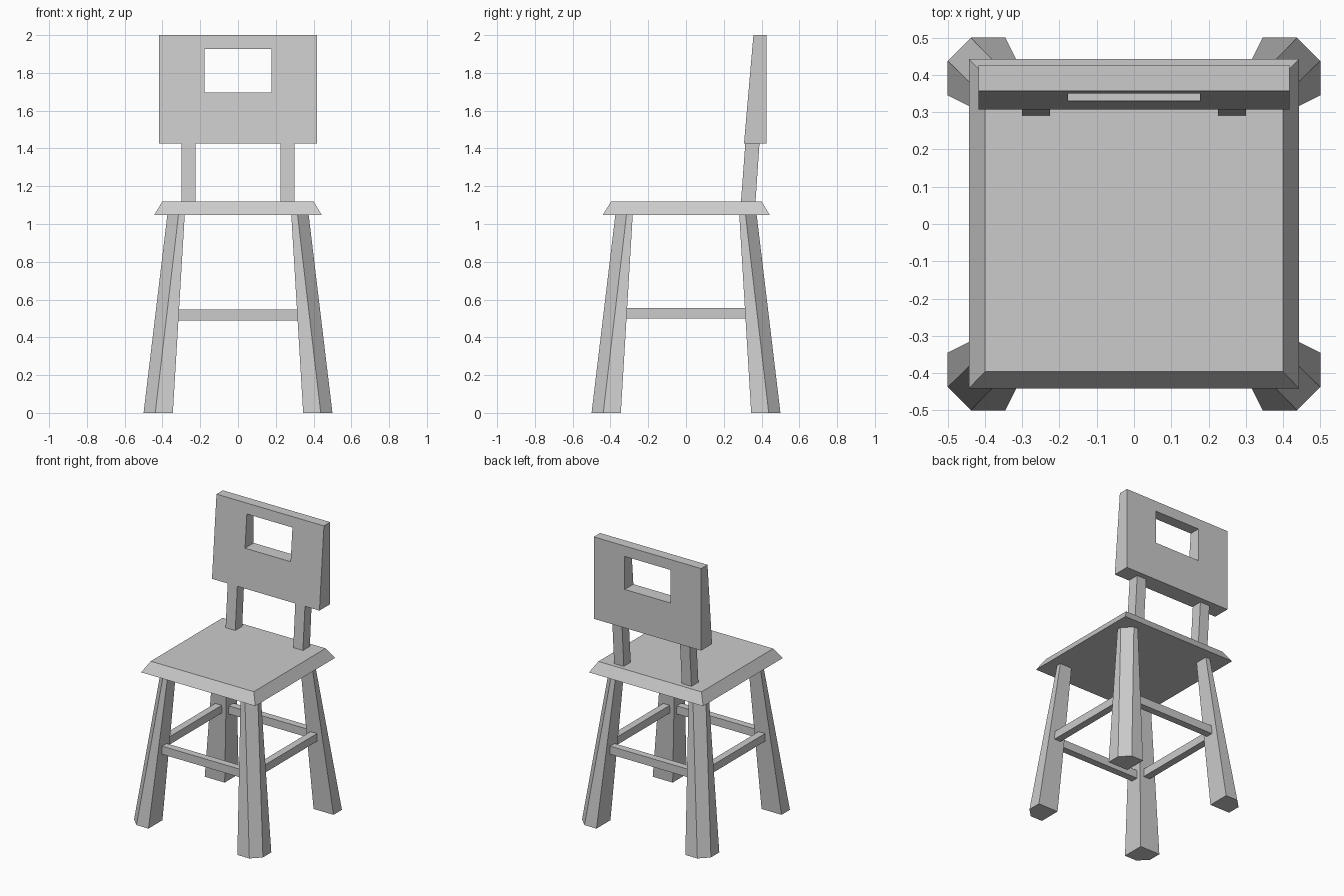
import bpy, bmesh

if "Cube" in bpy.data.objects:
    bpy.data.objects.remove(bpy.data.objects["Cube"])


def finish(name, bm):
    bmesh.ops.recalc_face_normals(bm, faces=bm.faces)
    mesh = bpy.data.meshes.new(name)
    bm.to_mesh(mesh)
    bm.free()
    obj = bpy.data.objects.new(name, mesh)
    bpy.context.collection.objects.link(obj)
    return obj


def loft(name, bottom, z0, top, z1):
    """Closed solid between two matching xy outlines."""
    bm = bmesh.new()
    a = [bm.verts.new((x, y, z0)) for x, y in bottom]
    b = [bm.verts.new((x, y, z1)) for x, y in top]
    n = len(a)
    bm.faces.new(a)
    bm.faces.new(b)
    for i in range(n):
        j = (i + 1) % n
        bm.faces.new((a[i], a[j], b[j], b[i]))
    return finish(name, bm)


def rect(x0, x1, y0, y1):
    return [(x0, y0), (x1, y0), (x1, y1), (x0, y1)]


def box(name, x0, x1, y0, y1, z0, z1):
    return loft(name, rect(x0, x1, y0, y1), z0, rect(x0, x1, y0, y1), z1)


def leg_outline(inner, edge, outer, sx, sy):
    # square with its outer corner cut off
    pts = [(inner, inner), (outer, inner), (outer, edge), (edge, outer), (inner, outer)]
    return [(x * sx, y * sy) for x, y in pts]


# Seat with bevelled rim
loft("seat", rect(-0.443, 0.443, -0.441, 0.443), 1.048,
     rect(-0.40, 0.40, -0.396, 0.40), 1.12)

# Splayed, tapered legs
for sy, depth in ((-1, "front"), (1, "back")):
    for sx, side in ((-1, "left"), (1, "right")):
        loft(f"{depth}_{side}_leg",
             leg_outline(0.345, 0.438, 0.50, sx, sy), 0,
             leg_outline(0.282, 0.315, 0.374, sx, sy), 1.05)

# Stretchers between the legs
for s, depth, side in ((-1, "front", "left"), (1, "back", "right")):
    lo, hi = sorted((s * 0.345, s * 0.395))
    box(f"{depth}_stretcher", -0.318, 0.318, lo, hi, 0.49, 0.547)
    box(f"{side}_stretcher", lo, hi, -0.318, 0.318, 0.50, 0.555)

# Leaning back posts
for s, side in ((-1, "left"), (1, "right")):
    x0, x1 = sorted((s * 0.225, s * 0.30))
    loft(f"{side}_back_post", rect(x0, x1, 0.291, 0.368), 1.118,
         rect(x0, x1, 0.314, 0.389), 1.427)

# Wedge-shaped backrest with a hand hole
Z0, Z1 = 1.425, 2.0
bm = bmesh.new()


def ring(half, z0, z1, front):
    pts = [(-half, z0), (half, z0), (half, z1), (-half, z1)]
    return [bm.verts.new((x, 0.307 + 0.05 * (z - Z0) / (Z1 - Z0) if front else 0.427, z))
            for x, z in pts]


fo, fi = ring(0.417, Z0, Z1, True), ring(0.177, 1.695, 1.927, True)
bo, bi = ring(0.417, Z0, Z1, False), ring(0.177, 1.695, 1.927, False)
for p, q in ((fo, fi), (fi, bi), (bi, bo), (bo, fo)):
    for i in range(4):
        j = (i + 1) % 4
        bm.faces.new((p[i], p[j], q[j], q[i]))
finish("backrest", bm)
